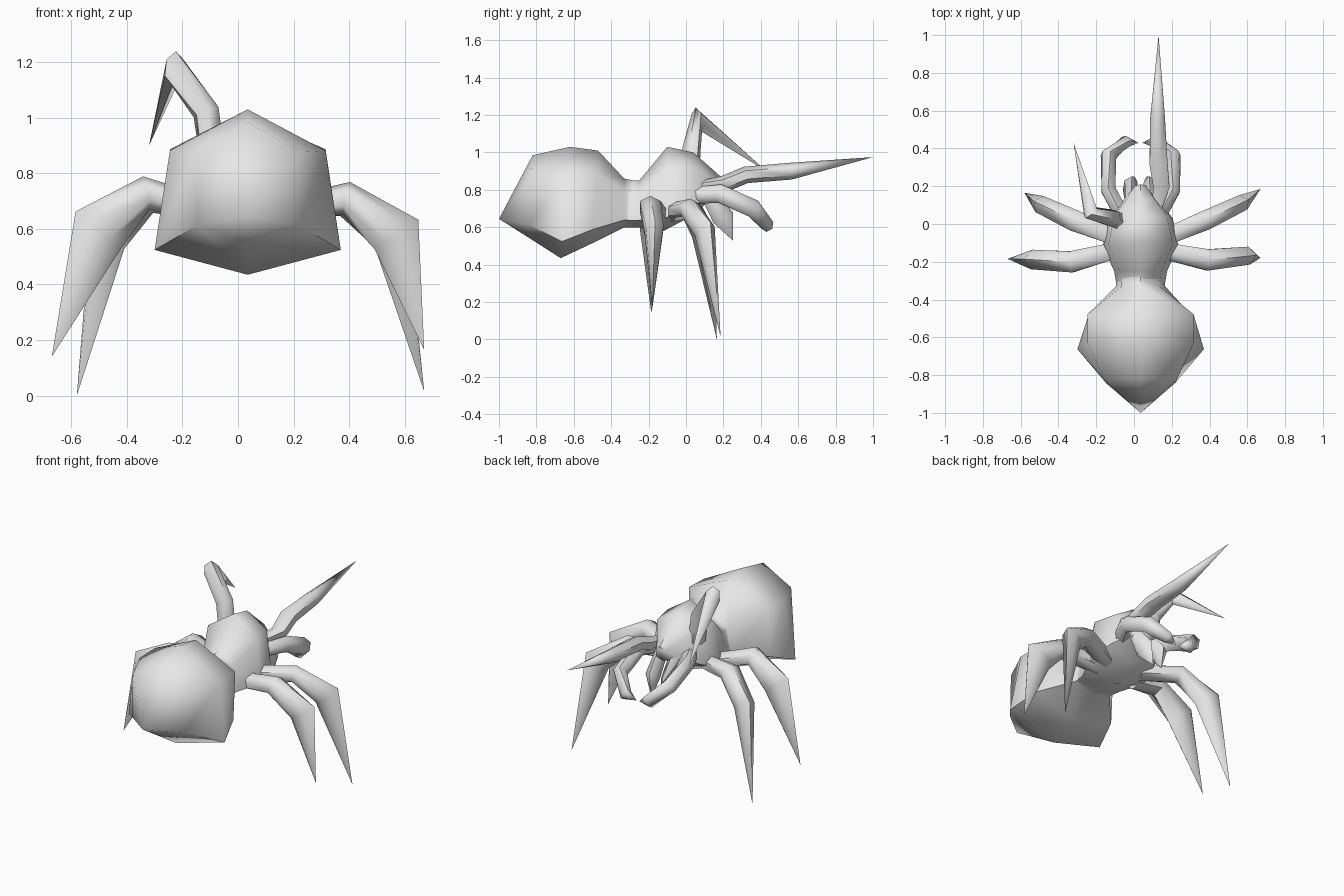
import bpy, bmesh
from math import sin, cos, tau, radians
from mathutils import Vector

cube = bpy.data.objects.get("Cube")
if cube:
    bpy.data.objects.remove(cube, do_unlink=True)

MID = 0.035  # x of the body's symmetry plane

grey = bpy.data.materials.new("plain_grey")
grey.use_nodes = True
grey.diffuse_color = (0.8, 0.8, 0.8, 1)
grey.node_tree.nodes["Principled BSDF"].inputs["Base Color"].default_value = grey.diffuse_color


def loft(name, rings):
    """Skin a list of equal-sized rings and close both ends."""
    bm = bmesh.new()
    loops = [[bm.verts.new(p) for p in ring] for ring in rings]
    n = len(loops[0])
    for a, b in zip(loops, loops[1:]):
        for i in range(n):
            j = (i + 1) % n
            bm.faces.new((a[i], a[j], b[j], b[i]))
    bm.faces.new(loops[0])
    bm.faces.new(loops[-1])
    bmesh.ops.remove_doubles(bm, verts=bm.verts, dist=0.002)
    bmesh.ops.recalc_face_normals(bm, faces=bm.faces)
    mesh = bpy.data.meshes.new(name)
    bm.to_mesh(mesh)
    bm.free()
    mesh.materials.append(grey)
    obj = bpy.data.objects.new(name, mesh)
    bpy.context.collection.objects.link(obj)
    bpy.ops.object.select_all(action="DESELECT")
    obj.select_set(True)
    bpy.context.view_layer.objects.active = obj
    bpy.ops.object.shade_smooth_by_angle(angle=radians(60))
    return obj


def section(y_top, y_bottom, z_top, z_bottom, w_up, w_low):
    """Six-sided body section, widest low down, with a ridge and a keel."""
    def at(x, drop):
        return Vector((MID + x, y_top + (y_bottom - y_top) * drop,
                       z_top + (z_bottom - z_top) * drop))
    return [at(0, 0), at(w_up, .25), at(w_low, .85),
            at(0, 1), at(-w_low, .85), at(-w_up, .25)]


def limb(name, *joints, sides=6):
    """Tapered limb through joints (x, y, z, radius_up, radius_side); the last is a tip."""
    pts = [Vector(j[:3]) for j in joints]
    rings = []
    for i, (p, j) in enumerate(zip(pts, joints)):
        before = (p - pts[i - 1]).normalized() if i else Vector()
        after = (pts[i + 1] - p).normalized() if i + 1 < len(pts) else Vector()
        along = (before + after).normalized()
        side = along.cross(Vector((0, 0, 1))).normalized()
        up = side.cross(along)
        r_up, r_side = j[3:] or (0, 0)
        rings.append([p + up * r_up * cos(tau * k / sides) + side * r_side * sin(tau * k / sides)
                      for k in range(sides)])
    return loft(name, rings)


def limb_pair(name, *joints):
    """Two mirrored limbs, x measured from the symmetry plane."""
    for label, s in (("left", 1), ("right", -1)):
        limb(f"{label}_{name}", *[(MID + s * x, *rest) for x, *rest in joints])


# Body
loft("abdomen", [section(*s) for s in (
    (-.28, -.28, .85, .60, .10, .13),
    (-.33, -.33, .86, .60, .10, .13),
    (-.47, -.50, 1.01, .515, .28, .28),
    (-.62, -.67, 1.03, .435, .28, .335),
    (-.82, -.85, .985, .55, .19, .18),
    (-1, -1, .645, .645, 0, 0))])
loft("thorax", [section(*s) for s in (
    (-.31, -.31, .85, .60, .10, .13),
    (-.25, -.25, .85, .60, .11, .14),
    (-.10, -.12, 1.03, .58, .17, .20),
    (.04, .03, 1.0, .66, .14, .17),
    (.13, .10, .92, .72, .08, .11),
    (.21, .18, .85, .75, .03, .04))])

# Walking legs, each in its own pose
limb("left_back_leg", (.15, -.14, .66, .05, .05), (.39, -.19, .71, .06, .065),
     (.57, -.17, .58, .095, .055), (.67, -.18, .165))
limb("right_back_leg", (-.10, -.14, .66, .05, .05), (-.33, -.20, .73, .06, .065),
     (-.50, -.19, .60, .105, .06), (-.67, -.185, .14))
limb("left_middle_leg", (.14, -.08, .68, .05, .05), (.38, .02, .70, .055, .06),
     (.55, .10, .58, .08, .05), (.67, .185, .015))
limb("right_middle_leg", (-.10, -.07, .68, .05, .05), (-.32, .02, .71, .055, .065),
     (-.47, .09, .57, .08, .055), (-.58, .165, .0))

# Raised front legs
limb("left_front_leg", (.12, .08, .82, .03, .03), (.145, .2, .83, .045, .05),
     (.13, .32, .88, .045, .055), (.125, .56, .90, .045, .045), (.13, 1, .975))
limb("right_front_leg", (-.09, .02, .85, .05, .05), (-.115, .03, 1.02, .05, .05),
     (-.23, .06, 1.18, .06, .045), (-.32, .43, .90))

# Feelers and fangs
limb_pair("feeler", (.10, .05, .77, .045, .045), (.17, .18, .78, .05, .045),
          (.17, .36, .70, .05, .045), (.08, .435, .61, .04, .035), (.01, .43, .59))
limb_pair("fang", (.05, .11, .79, .04, .035), (.055, .20, .65, .06, .04),
          (.03, .25, .53))
